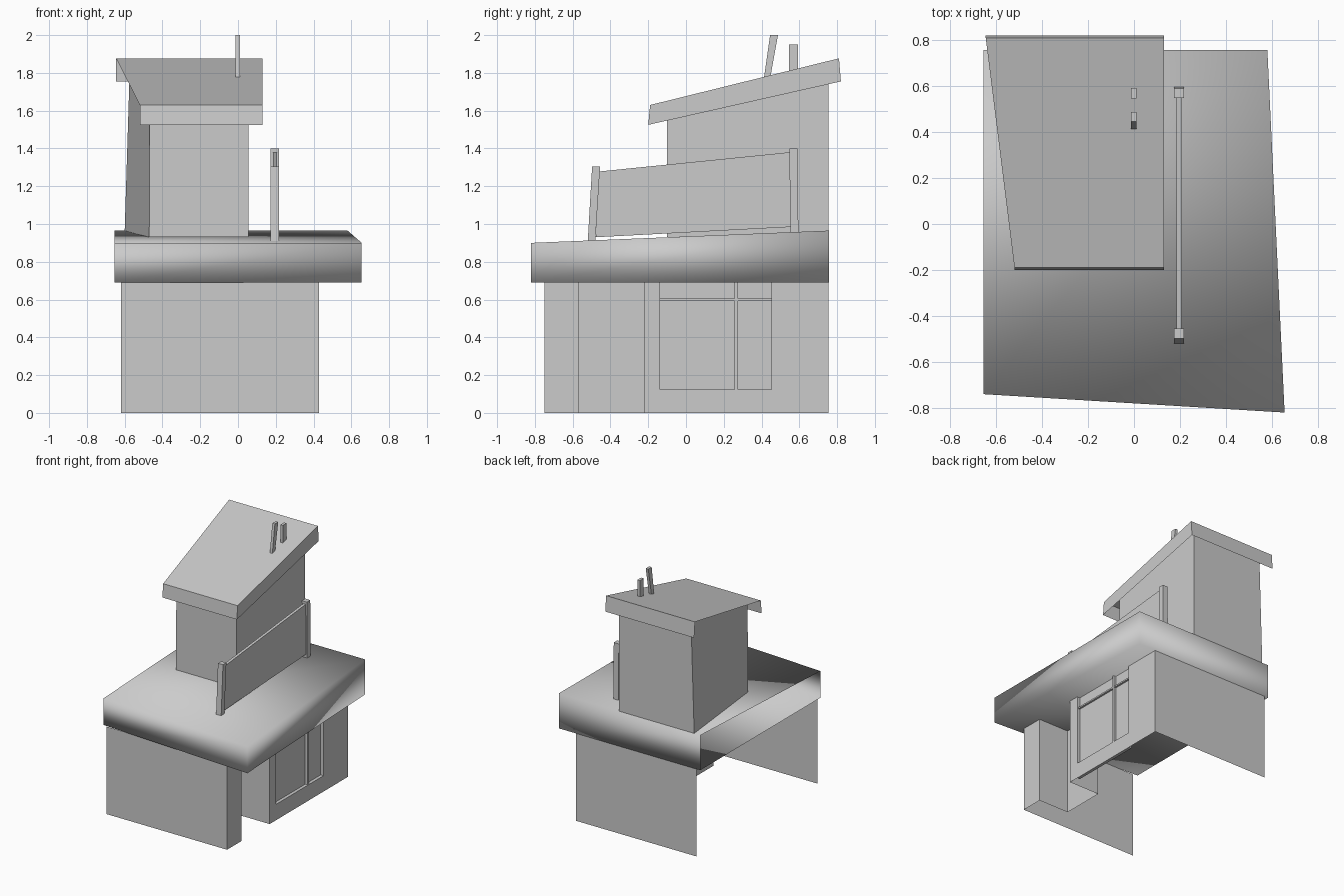
import bpy

if "Cube" in bpy.data.objects:
    bpy.data.objects.remove(bpy.data.objects["Cube"])


def strip(name, lower, upper, closed=False, top=False, bottom=False, smooth=False):
    """Wall along a path (clockwise from above) between lower and upper points."""
    n = len(lower)
    faces = []
    for i in range(n if closed else n - 1):
        j = (i + 1) % n
        faces.append((j, i, n + i, n + j))
    if top:
        faces.append(tuple(reversed(range(n, 2 * n))))
    if bottom:
        faces.append(tuple(range(n)))
    me = bpy.data.meshes.new(name)
    me.from_pydata(list(lower) + list(upper), [], faces)
    me.update()
    ob = bpy.data.objects.new(name, me)
    bpy.context.collection.objects.link(ob)
    if smooth:
        me.polygons.foreach_set("use_smooth", [True] * len(me.polygons))
    return ob


def bar(name, x0, x1, profile):
    """Solid bar spanning x0..x1; profile = (y, z): back low, front low, back high, front high."""
    bl, fl, bh, fh = profile

    def ring(b, f):
        return [(x0, *b), (x1, *b), (x1, *f), (x0, *f)]
    return strip(name, ring(bl, fl), ring(bh, fh), True, True, True)


def box(name, x0, x1, y0, y1, z0, z1):
    return bar(name, x0, x1, [(y1, z0), (y0, z0), (y1, z1), (y0, z1)])


# lower storey walls: open on the left, with window and door recesses on the right
plan = [(-.62, .755), (.43, .755), (.43, .452), (.405, .452), (.405, -.138),
        (.43, -.138), (.43, -.22), (.16, -.22), (.16, -.57), (.43, -.57),
        (.43, -.75), (-.62, -.75)]
strip("lower_walls", [(x, y, 0) for x, y in plan], [(x, y, .69) for x, y in plan])

# window sill wall and glazing bars
box("window_sill_wall", .405, .43, -.138, .452, 0, .125)
box("window_upright", .405, .425, .258, .275, .125, .69)
box("window_crossbar", .405, .42, -.138, .452, .593, .605)

# terrace slab, open on the left
slab = [(-.655, .757), (.58, .757), (.655, -.82), (-.655, -.74)]
strip("terrace_slab", [(x, y, .69) for x, y in slab],
      [(x, y, .965 if y > 0 else .9) for x, y in slab],
      top=True, bottom=True, smooth=True)

# upper room
strip("upper_room",
      [(-.6, .755, .963), (.055, .755, .963), (.055, -.1, .93), (-.47, -.1, .93)],
      [(-.572, .755, 1.858), (.055, .755, 1.858), (.055, -.1, 1.648), (-.468, -.1, 1.648)],
      closed=True)

# sloping roof, hollow below and open on the left
strip("upper_roof",
      [(-.645, .82, 1.755), (.13, .82, 1.755), (.13, -.2, 1.525), (-.52, -.2, 1.525)],
      [(-.645, .81, 1.877), (.13, .81, 1.877), (.13, -.19, 1.63), (-.52, -.19, 1.63)],
      top=True)

# terrace railing
bar("railing_post_front", .173, .217,
    [(-.48, .91), (-.52, .91), (-.455, 1.305), (-.497, 1.305)])
bar("railing_post_back", .173, .217,
    [(.595, .957), (.553, .957), (.59, 1.4), (.547, 1.4)])
bar("railing_panel", .185, .207,
    [(.57, .985), (-.478, .93), (.57, 1.382), (-.46, 1.278)])

# roof pipes
bar("roof_pipe_tall", -.012, .01,
    [(.448, 1.785), (.413, 1.775), (.487, 2.0), (.445, 2.0)])
box("roof_pipe_short", -.012, .01, .545, .592, 1.81, 1.95)
